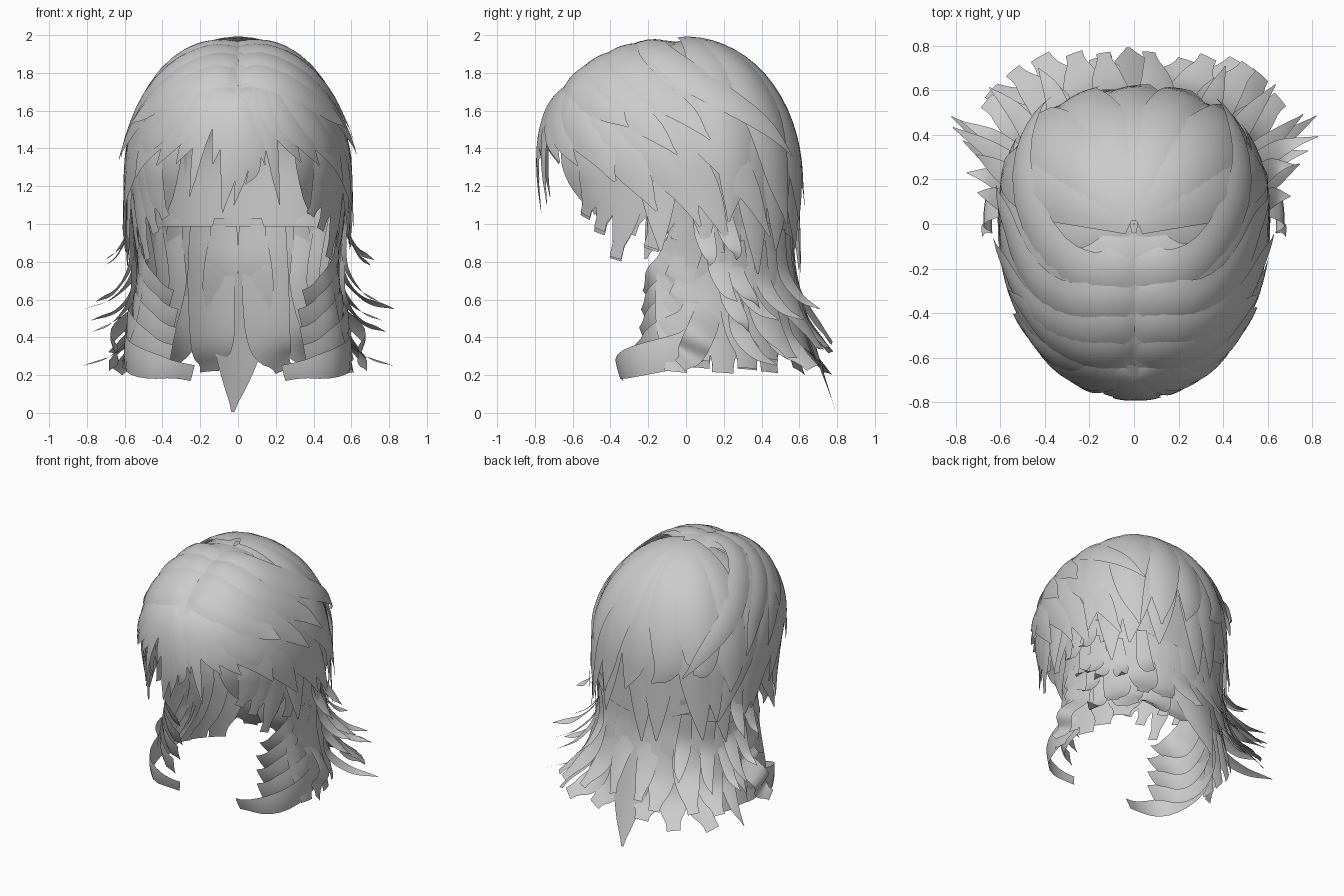
import bpy, bmesh, math, random
from mathutils import Vector

random.seed(4)
if "Cube" in bpy.data.objects:
    bpy.data.objects.remove(bpy.data.objects["Cube"])

hair = bpy.data.materials.new("hair_grey")
hair.use_nodes = True
tone = (0.6, 0.6, 0.6, 1)
hair.diffuse_color = tone
hair.node_tree.nodes["Principled BSDF"].inputs["Base Color"].default_value = tone

WIDE, FRONT, BACK, HIGH, EQUATOR = 0.6, 0.78, 0.61, 0.735, 1.25


def on_head(azimuth, drop, scale):
    """Azimuth: 0 front, 90 left, 180 back. Drop: 0 crown, 90 equator, then straight down."""
    a, d = math.radians(azimuth), math.radians(min(drop, 90))
    ahead = max(math.cos(a), 0)
    depth = FRONT if ahead else BACK
    square = 1 + (0.03 if ahead else 0.07) * math.sin(2 * a) ** 2
    scale *= 1 + 0.06 * ahead * math.sin(2 * d) ** 2
    r = scale * math.sin(d) * square
    z = EQUATOR + HIGH * scale * math.cos(d) - max(drop - 90, 0) * 0.01
    return Vector((WIDE * r * math.sin(a), -depth * r * math.cos(a), z))


def outward(p):
    depth = FRONT if p.y < 0 else BACK
    up = max(p.z - EQUATOR, 0) / HIGH ** 2
    return Vector((p.x / WIDE ** 2, p.y / depth ** 2, up)).normalized()


def spline(keys, steps):
    """Smooth curve through the keys, in head coordinates."""
    keys = [Vector(k) for k in keys]
    pts = [keys[0] * 2 - keys[1]] + keys + [keys[-1] * 2 - keys[-2]]
    out = []
    for i in range(steps + 1):
        f = i / steps * (len(keys) - 1)
        k = min(int(f), len(keys) - 2)
        t = f - k
        a, b, c, d = pts[k:k + 4]
        out.append((b * 2 + (c - a) * t + (a * 2 - b * 5 + c * 4 - d) * t * t
                    + (b * 3 - a - c * 3 + d) * t ** 3) / 2)
    return out


class Part:
    def __init__(self, name):
        self.name, self.bm = name, bmesh.new()

    def lock(self, width, keys, mirror=1, root=0.6, sharp=2.5, tip=0.04, bend=1.3):
        """One curved, tapering hair card."""
        steps, across = 20, 6
        path = [on_head(k.x * mirror, k.y, k.z) for k in spline(keys, steps)]
        rows = []
        for i, p in enumerate(path):
            t = i / steps
            along = (path[min(i + 1, steps)] - path[max(i - 1, 0)]).normalized()
            side = along.cross(outward(p)).normalized()
            normal = side.cross(along)
            w = width * (root + (1 - root) * min(1, t * 2.5)) * max(1 - t ** sharp, tip)
            row = []
            for j in range(across + 1):
                u = (j / across * 2 - 1) * w
                row.append(self.bm.verts.new(p + side * u - normal * bend * u * u))
            rows.append(row)
        self.grid(rows)

    def grid(self, rows):
        for a, b in zip(rows, rows[1:]):
            for j in range(len(a) - 1):
                self.bm.faces.new((a[j], a[j + 1], b[j + 1], b[j]))

    def finish(self):
        mesh = bpy.data.meshes.new(self.name)
        self.bm.to_mesh(mesh)
        self.bm.free()
        mesh.materials.append(hair)
        for f in mesh.polygons:
            f.use_smooth = True
        obj = bpy.data.objects.new(self.name, mesh)
        bpy.context.collection.objects.link(obj)


def wobble(amount):
    return random.uniform(-amount, amount)


# Under layer that closes the gaps, short over the face and long at the nape
cap = Part("under_layer")
rows = []
for i in range(25):
    row = []
    for j in range(49):
        az = 180 - j * 7.5
        back = (1 - math.cos(math.radians(az))) / 2
        row.append(cap.bm.verts.new(on_head(az, 0.2 + i / 24 * (58 + 66 * back), 0.945)))
    rows.append(row)
cap.grid(rows)
cap.finish()

# Back of the head: long cards below, shorter pointed ones above
for name, count, first, end, spread, scale, width, sharp in (
        ("back_long_locks", 11, 82, 134, 9, 0.98, 0.15, 4.5),
        ("back_top_locks", 7, 114, 102, 16, 1.01, 0.19, 2.2)):
    part = Part(name)
    for i in range(count):
        az = first + (360 - 2 * first) * i / (count - 1)
        last = end + wobble(spread)
        part.lock(width, [(az, 1.5, scale), (az, 40, scale), (az + wobble(4), 80, scale),
                          (az + wobble(9), last, scale + 0.02)],
                  root=0.3, sharp=sharp, bend=1.6)
    part.finish()

# Cards sweeping from the parting over each side, with a dip along the parting
sweep = Part("side_sweep_locks")
for m in (1, -1):
    for start, az, end in ((3, 128, 124), (13, 112, 128), (24, 96, 118),
                           (34, 80, 106), (44, 64, 92)):
        az, end = az + wobble(4), end + wobble(4)
        sweep.lock(0.19, [(0.5, start, 0.97), (az * 0.2, start + (end - start) * 0.1, 1),
                          (az * 0.5, start + (end - start) * 0.32, 1.015),
                          (az * 0.85, start + (end - start) * 0.68, 1.01), (az, end, 1.02)], m)
    for start, az, end in ((8, 142, 86), (19, 106, 78), (30, 84, 80), (41, 70, 72)):
        az, end = az + wobble(5), end + wobble(5)
        sweep.lock(0.13, [(0.5, start, 0.975), (az * 0.2, start + (end - start) * 0.12, 1.015),
                          (az * 0.5, start + (end - start) * 0.36, 1.03),
                          (az * 0.85, start + (end - start) * 0.75, 1.03), (az, end, 1.06)],
                   m, bend=1.8)
sweep.finish()

# Fringe falling from the front end of the parting, tips swept outwards
fringe = Part("fringe")
for m in (1, -1):
    for az, end, width in ((14, 88, 0.07), (22, 101, 0.08), (34, 88, 0.11),
                           (47, 88, 0.13), (62, 86, 0.14)):
        az, end = az + wobble(3), end + wobble(4)
        fringe.lock(width, [(1, 50, 0.97), (az * 0.45, 57, 1.02), (az * 0.75, 73, 1.02),
                            (az, end, 1)], m, root=0.4, sharp=2, bend=1.8)
for az, end, width in ((-8, 109, 0.08), (-2, 105, 0.06), (4, 94, 0.06)):
    fringe.lock(width, [(-2, 51, 0.99), (az * 0.3, 62, 1.03), (az + 4, 84, 1.02),
                        (az, end, 0.99)], root=0.4, bend=2)
fringe.finish()

# Locks framing the face and covering the ears
frame = Part("face_framing_locks")
for m in (1, -1):
    frame.lock(0.09, [(36, 62, 0.96), (38, 80, 0.97), (43, 95, 0.92), (47, 109, 0.85)],
               m, sharp=5, tip=0.3)
    for az, end, width in ((48, 112, 0.1), (56, 118, 0.1), (64, 134, 0.1), (70, 118, 0.12),
                           (80, 129, 0.12), (92, 124, 0.13), (104, 128, 0.13)):
        frame.lock(width, [(az + 5, 62, 0.95), (az + 3, 82, 0.97), (az + 1, (82 + end) / 2, 0.95),
                           (az - 5, end + wobble(2), 0.91)], m, sharp=4, tip=0.35)
frame.finish()

# Nape: broad cards pinch in at the neck, then flare outwards
nape = Part("nape_locks")
for m in (1, -1):
    for az, end, reach, width in ((172, 176, 1.27, 0.08), (165, 194, 1.24, 0.13),
                                  (158, 182, 1.3, 0.1), (150, 193, 1.35, 0.12),
                                  (143, 178, 1.36, 0.1), (136, 190, 1.36, 0.12),
                                  (128, 186, 1.34, 0.1)):
        nape.lock(width, [(az, 116, 0.92), (az, 138, 0.94), (az + wobble(3), end - 18, 1.06),
                          (az + wobble(4), end + wobble(3), reach)],
                  m, root=0.9, sharp=6, tip=0.4)
nape.lock(0.21, [(180, 112, 0.94), (180, 140, 0.96), (180, 178, 1.12), (182, 214.5, 1.3)])
nape.finish()

# Neck sides: broad cards hanging down under the ears
neck = Part("neck_side_locks")
for m in (1, -1):
    for az in (90, 100, 112, 124, 136):
        neck.lock(0.15, [(az + 4, 106, 0.95), (az, 138, 0.88), (az - 2, 165, 0.93),
                         (az - 4, 190 + wobble(4), 1.02)], m, sharp=6, tip=0.4)
neck.finish()

# Overlapping curls turning forward below the jaw
curls = Part("forward_curls")
for m in (1, -1):
    for az, low, tip_az, reach, swell, width in (
            (102, 188, 42, 0.58, 1, 0.09), (106, 180, 62, 0.66, 0.98, 0.15),
            (102, 171, 64, 0.62, 0.93, 0.16), (100, 161, 65, 0.6, 0.9, 0.16),
            (96, 150, 68, 0.63, 0.88, 0.15), (104, 184, 88, 1.14, 1.12, 0.08)):
        curls.lock(width, [(az + 8, 110, 0.93), (az, low - 30, 0.88), (az - 8, low - 10, swell),
                           ((az + tip_az) / 2 - 4, low, swell * 0.95), (tip_az, low + 6, reach)],
                   m, sharp=8, tip=0.5, bend=0.9)
curls.finish()

# Thin flicks sticking out behind the ears
flicks = Part("outer_flicks")
for m in (1, -1):
    for az, end, reach in ((101, 137, 1.18), (112, 134, 1.24), (108, 156, 1.28), (117, 160, 1.46),
                           (121, 166, 1.42), (114, 172, 1.36), (119, 190, 1.5),
                           (133, 166, 1.38), (148, 160, 1.28)):
        flicks.lock(0.06, [(az - 4, end - 42, 0.96), (az - 2, end - 20, 0.97),
                           (az, end - 6, 1 + (reach - 1) * 0.4), (az + wobble(2), end, reach)], m)
flicks.finish()
